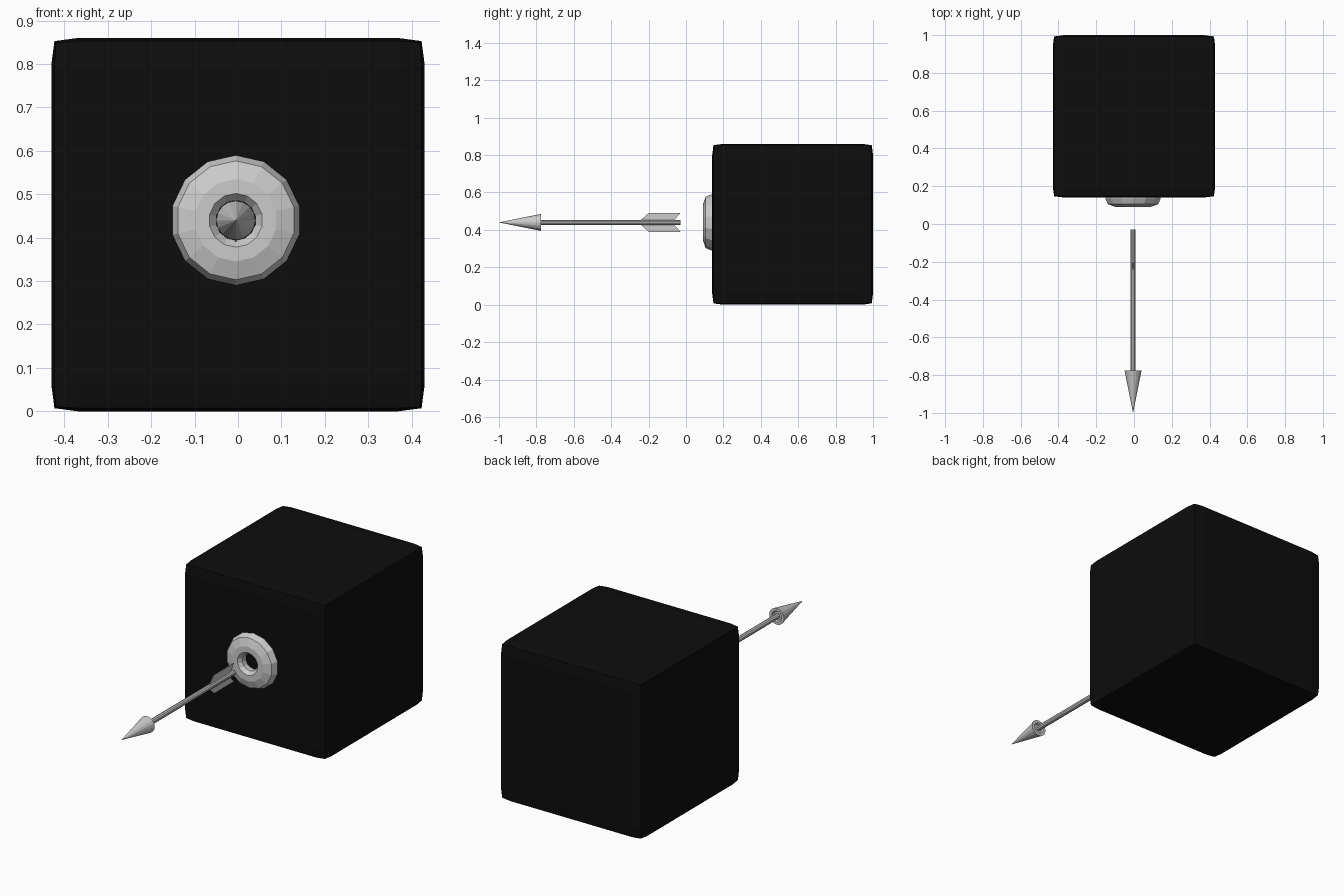
import bpy, bmesh
from math import sin, cos, pi

if "Cube" in bpy.data.objects:
    bpy.data.objects.remove(bpy.data.objects["Cube"])

CX, CZ = -0.005, 0.44  # shared axis of arrow and entrance ring


def finish(bm, name):
    bmesh.ops.remove_doubles(bm, verts=bm.verts, dist=1e-5)
    bmesh.ops.recalc_face_normals(bm, faces=bm.faces)
    me = bpy.data.meshes.new(name)
    bm.to_mesh(me)
    bm.free()
    ob = bpy.data.objects.new(name, me)
    bpy.context.collection.objects.link(ob)
    return ob


def lathe(name, profile, sides, closed=False):
    """Revolve (radius, y) points around the shared y axis."""
    bm = bmesh.new()
    rings = [[bm.verts.new((CX + r * sin(2 * pi * i / sides), y,
                            CZ + r * cos(2 * pi * i / sides)))
              for i in range(sides)] for r, y in profile]
    pairs = list(zip(rings, rings[1:]))
    if closed:
        pairs.append((rings[-1], rings[0]))
    for a, b in pairs:
        for i in range(sides):
            j = (i + 1) % sides
            bm.faces.new((a[i], a[j], b[j], b[i]))
    return finish(bm, name)


# black block with tight rounded edges
bm = bmesh.new()
bmesh.ops.create_cube(bm, size=1)
for v in bm.verts:
    v.co = (v.co.x * 0.86, 0.57 + v.co.y * 0.86, 0.43 + v.co.z * 0.86)
block = finish(bm, "block")
bev = block.modifiers.new("rounded_edges", 'BEVEL')
bev.width = 0.06
bev.segments = 2
bev.profile = 0.78
mat = bpy.data.materials.new("black")
mat.diffuse_color = (0.004, 0.004, 0.004, 1)
mat.use_nodes = True
mat.node_tree.nodes["Principled BSDF"].inputs["Base Color"].default_value = mat.diffuse_color
block.data.materials.append(mat)

# ring on the front face with a tapered hole
lathe("entrance_ring", [(0.15, 0.15), (0.15, 0.135), (0.137, 0.105), (0.095, 0.09),
                        (0.062, 0.09), (0.046, 0.11), (0.046, 0.15)], 14, closed=True)

# arrow head and shaft
lathe("arrow_head", [(0, -1), (0.045, -0.776), (0.03, -0.776), (0.024, -0.785), (0, -0.785)], 16)
lathe("arrow_shaft", [(0, -0.8), (0.014, -0.8), (0.014, -0.03), (0, -0.03)], 10)

# two swept-back vanes, above and below the shaft
outline = [(-0.245, 0.01), (-0.2, 0.05), (-0.03, 0.05), (-0.065, 0.01)]
for side, label in ((1, "upper"), (-1, "lower")):
    bm = bmesh.new()
    face = bm.faces.new([bm.verts.new((CX - 0.002, y, CZ + side * h)) for y, h in outline])
    ext = bmesh.ops.extrude_face_region(bm, geom=[face], use_keep_orig=True)
    for v in ext["geom"]:
        if isinstance(v, bmesh.types.BMVert):
            v.co.x += 0.004
    finish(bm, label + "_vane")
